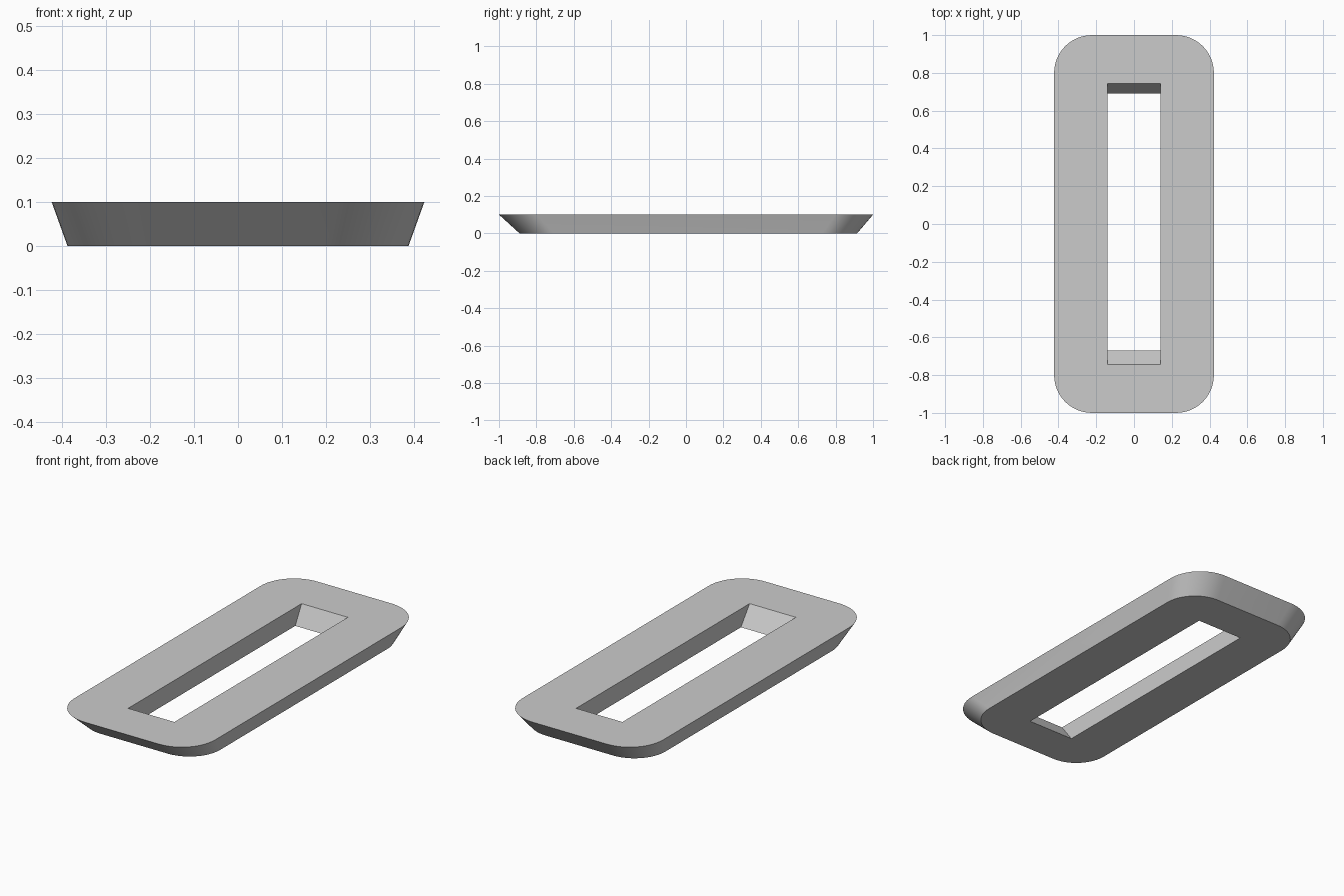
import bpy
import bmesh
from math import cos, sin, pi

cube = bpy.data.objects.get("Cube")
if cube:
    bpy.data.objects.remove(cube, do_unlink=True)

HEIGHT = 0.1
STEPS = 12  # segments per rounded corner


def material(name, rgb):
    mat = bpy.data.materials.new(name)
    mat.use_nodes = True
    mat.diffuse_color = (*rgb, 1)
    mat.node_tree.nodes["Principled BSDF"].inputs["Base Color"].default_value = (*rgb, 1)
    return mat


def loop(bm, half_x, y_min, y_max, radius, z):
    """Rectangle ring with rounded corners, STEPS + 1 points on each corner."""
    verts = []
    for corner, (sx, sy) in enumerate([(1, 1), (-1, 1), (-1, -1), (1, -1)]):
        cx = sx * (half_x - radius)
        cy = y_max - radius if sy > 0 else y_min + radius
        count = STEPS + 1 if radius else 1
        for i in range(count):
            a = (corner + i / STEPS) * pi / 2
            verts.append(bm.verts.new((cx + radius * cos(a), cy + radius * sin(a), z)))
    return verts


def wall(bm, low, high, flip=False):
    n = len(low)
    for i in range(n):
        j = (i + 1) % n
        quad = [low[i], low[j], high[j], high[i]]
        bm.faces.new(quad[::-1] if flip else quad)


def cap(bm, outer, inner, flip=False):
    """Flat ring: one fan per corner and one quad per side."""
    per = STEPS + 1
    for c in range(4):
        n = (c + 1) % 4
        arc = outer[c * per:(c + 1) * per]
        for face in ([inner[c], *arc], [inner[c], arc[-1], outer[n * per], inner[n]]):
            bm.faces.new(face[::-1] if flip else face)


bm = bmesh.new()

# Rounded outer edge, narrowing towards the base
outer_low = loop(bm, 0.387, -0.89, 0.915, 0.185, 0)
outer_high = loop(bm, 0.423, -1.0, 1.0, 0.2, HEIGHT)
wall(bm, outer_low, outer_high)

# Slot with sloping ends
inner_low = loop(bm, 0.139, -0.67, 0.69, 0, 0)
inner_high = loop(bm, 0.139, -0.745, 0.745, 0, HEIGHT)
wall(bm, inner_low, inner_high, flip=True)

# Top and bottom faces
cap(bm, outer_high, inner_high)
cap(bm, outer_low, inner_low, flip=True)

mesh = bpy.data.meshes.new("slotted_plate")
bm.to_mesh(mesh)
bm.free()
plate = bpy.data.objects.new("slotted_plate", mesh)
bpy.context.collection.objects.link(plate)
mesh.materials.append(material("plain grey", (0.6, 0.6, 0.6)))

# Smooth corners, crisp rims
bpy.context.view_layer.objects.active = plate
plate.select_set(True)
bpy.ops.object.shade_smooth_by_angle(angle=pi / 6)
